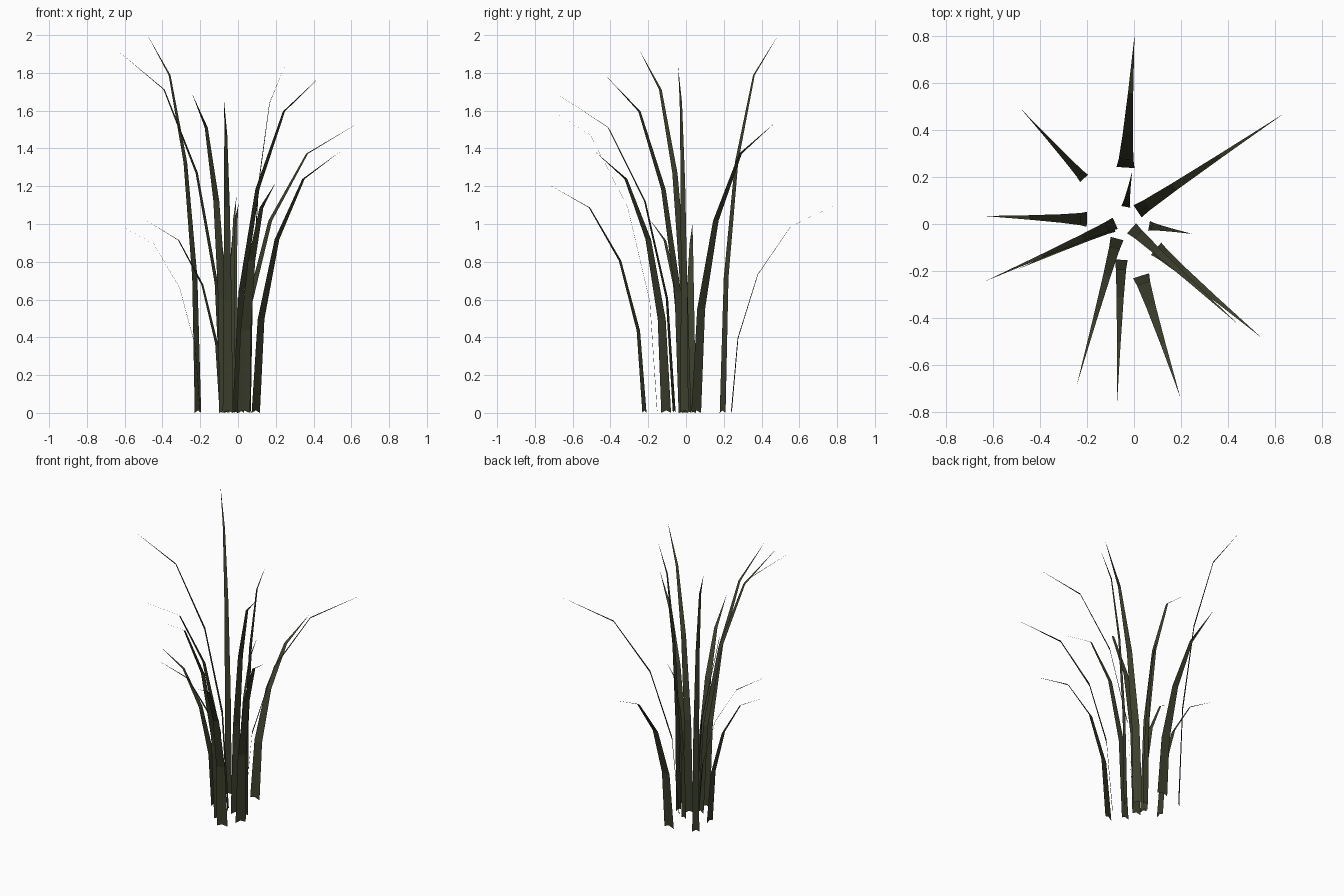
import bpy
import bmesh
from mathutils import Vector

if "Cube" in bpy.data.objects:
    bpy.data.objects.remove(bpy.data.objects["Cube"], do_unlink=True)

# Single dark olive colour
olive = bpy.data.materials.new("dark olive")
olive.use_nodes = True
colour = (0.045, 0.051, 0.026, 1)
olive.diffuse_color = colour
bsdf = olive.node_tree.nodes["Principled BSDF"]
bsdf.inputs["Base Color"].default_value = colour
bsdf.inputs["Roughness"].default_value = 0.9

# Share of the full height reached at each joint of a blade
RISE = (0, 0.358, 0.663, 0.894, 1)
NOTCH = 0.013


def blade(name, base, tip, height, width):
    """Flat tapering strip that bends outward from base to tip."""
    start, end = Vector((*base, 0)), Vector((*tip, 0))
    lean = end - start
    side = Vector((-lean.y, lean.x, 0)).normalized() * width / 2
    bm = bmesh.new()
    rows = []
    steps = len(RISE) - 1
    for i, rise in enumerate(RISE):
        t = i / steps
        centre = start + lean * t * t + Vector((0, 0, rise * height))
        if i == steps:
            rows.append([bm.verts.new(centre)])
            continue
        half = side * (1 - t ** 1.2)
        row = [bm.verts.new(centre + half * s) for s in (-1, 0, 1)]
        if i == 0:
            row[1].co.z += NOTCH  # notched foot
        rows.append(row)
    for low, high in zip(rows, rows[1:]):
        for k in range(2):
            if len(high) == 1:
                bm.faces.new((low[k], low[k + 1], high[0]))
            else:
                bm.faces.new((low[k], low[k + 1], high[k + 1], high[k]))
    mesh = bpy.data.meshes.new(name)
    bm.to_mesh(mesh)
    bm.free()
    mesh.materials.append(olive)
    bpy.context.collection.objects.link(bpy.data.objects.new(name, mesh))


# Foot position, tip position, height and foot width of each blade
blade("back_blade", (-0.036, 0.24), (0.002, 0.8), 1.105, 0.077)
blade("back_left_blade", (0.015, 0.054), (0.638, 0.47), 1.535, 0.062)
blade("left_upright_blade", (0.064, -0.008), (0.247, -0.042), 1.835, 0.043)
blade("front_left_tall_blade", (-0.01, -0.018), (0.44, -0.424), 1.785, 0.057)
blade("front_left_short_blade", (0.094, -0.105), (0.543, -0.484), 1.385, 0.068)
blade("front_left_low_blade", (0.03, -0.22), (0.197, -0.737), 1.215, 0.072)
blade("front_blade", (-0.054, -0.152), (-0.073, -0.782), 1.645, 0.054)
blade("front_right_blade", (-0.072, -0.062), (-0.243, -0.684), 1.69, 0.057)
blade("right_tall_blade", (-0.08, 0.003), (-0.634, -0.244), 1.915, 0.053)
blade("right_short_blade", (-0.088, -0.012), (-0.49, -0.19), 1.022, 0.047)
blade("right_low_blade", (-0.2, 0.02), (-0.637, 0.034), 1.0, 0.064)
blade("back_right_blade", (-0.212, 0.194), (-0.479, 0.488), 2.0, 0.046)
blade("inner_back_blade", (-0.035, 0.073), (-0.008, 0.222), 1.15, 0.04)
